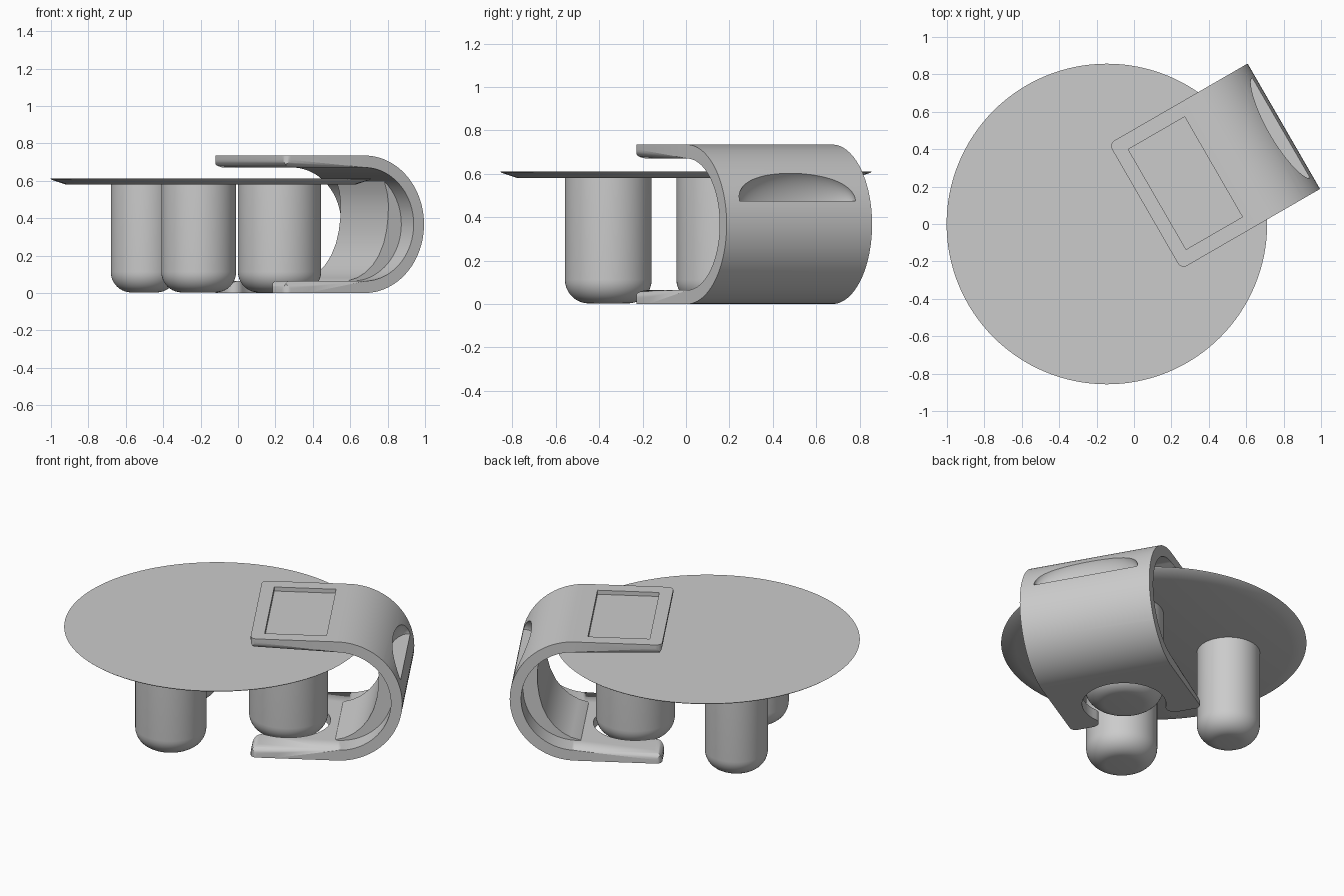
import bpy, bmesh, math
from mathutils import Vector

if "Cube" in bpy.data.objects:
    bpy.data.objects.remove(bpy.data.objects["Cube"])

TURN = math.radians(30)          # side table is turned about z
H, T, R = 0.735, 0.064, 0.3675   # band height, thickness, outer radius
U0, U1, V0, HW = 0.098, 0.955, 0.052, 0.387
CU, CZ = U1 - R, R


def arc(cx, cy, r, a0, a1, n):
    return [(cx + r * math.cos(math.radians(a0 + (a1 - a0) * i / n)),
             cy + r * math.sin(math.radians(a0 + (a1 - a0) * i / n))) for i in range(n + 1)]


def finish(bm, name, turn=0.0):
    bmesh.ops.recalc_face_normals(bm, faces=bm.faces)
    me = bpy.data.meshes.new(name)
    bm.to_mesh(me)
    bm.free()
    ob = bpy.data.objects.new(name, me)
    bpy.context.collection.objects.link(ob)
    ob.rotation_euler.z = turn
    return ob


def prism_bm(pts, place, lo, hi):
    """Closed profile extruded between lo and hi; place maps (a, b, h) to xyz."""
    bm = bmesh.new()
    rings = [[bm.verts.new(place(a, b, h)) for a, b in pts] for h in (lo, hi)]
    n = len(pts)
    bm.faces.new(rings[0])
    bm.faces.new(rings[1][::-1])
    for i in range(n):
        j = (i + 1) % n
        bm.faces.new((rings[0][i], rings[1][i], rings[1][j], rings[0][j]))
    return bm


def side(a, b, h):
    return (a, h, b)


def plan(a, b, h):
    return (a, b, h)


def rounded_rect(u0, u1, v0, v1, r):
    return (arc(u1 - r, v1 - r, r, 0, 90, 5) + arc(u0 + r, v1 - r, r, 90, 180, 5)
            + arc(u0 + r, v0 + r, r, 180, 270, 5) + arc(u1 - r, v0 + r, r, 270, 360, 5))


def boolean(ob, cutter, op):
    m = ob.modifiers.new(op, 'BOOLEAN')
    m.operation, m.object, m.solver = op, cutter, 'EXACT'
    bpy.context.view_layer.objects.active = ob
    bpy.ops.object.modifier_apply(modifier=m.name)
    bpy.data.objects.remove(cutter)


def smooth(ob, angle=30):
    bpy.ops.object.select_all(action='DESELECT')
    ob.select_set(True)
    bpy.context.view_layer.objects.active = ob
    bpy.ops.object.shade_smooth_by_angle(angle=math.radians(angle))


def lathe(name, x, y, profile, seg=96):
    """Solid of revolution from (radius, z) points, capped at both ends."""
    bm = bmesh.new()
    rings = [[bm.verts.new((x + r * math.cos(2 * math.pi * i / seg),
                            y + r * math.sin(2 * math.pi * i / seg), z)) for i in range(seg)]
             for r, z in profile]
    for a, b in zip(rings, rings[1:]):
        for i in range(seg):
            j = (i + 1) % seg
            bm.faces.new((a[i], a[j], b[j], b[i]))
    bm.faces.new(rings[0][::-1])
    bm.faces.new(rings[-1])
    ob = finish(bm, name)
    smooth(ob)
    return ob


# Round table top with undercut rim
lathe("table_top", -0.145, 0, [(0.775, 0.58), (0.85, 0.605), (0.857, 0.611)], 128)

# Three legs of different girth with rounded feet
LEG_C = (0.222, 0.178)
for name, (x, y), r in (("back_left_leg", (-0.503, 0.225), 0.177),
                        ("front_leg", (-0.21, -0.358), 0.2),
                        ("back_right_leg", LEG_C, 0.222)):
    f = 0.11
    lathe(name, x, y, arc(r - f, f + 0.003, f, -90, 0, 10) + [(r, 0.582)])

# C-shaped side table: band profile swept across its width
outer = [(U0, H)] + arc(CU, CZ, R, 90, -90, 48) + [(U0, 0)]
inner = [(U0, T)] + arc(CU, CZ, R - T, -90, 90, 48) + [(U0, H - T)]
bm = prism_bm(outer + inner, side, V0 - HW, V0 + HW)


def on_inner(v):
    u, _, z = v.co
    if u <= CU:
        return abs(z - T) < 1e-4 or abs(z - (H - T)) < 1e-4
    return abs(math.hypot(u - CU, z - CZ) - (R - T)) < 1e-4


# Soft rounding all round the inner edge
edges = []
for e in bm.edges:
    a, b = e.verts
    if on_inner(a) and on_inner(b):
        along_side = abs(a.co.y - b.co.y) < 1e-5
        across_end = abs(a.co.x - U0) < 1e-5 and abs(b.co.x - U0) < 1e-5
        if (along_side and abs(a.co.z - b.co.z) < 0.1) or (across_end and not along_side):
            edges.append(e)
bmesh.ops.bevel(bm, geom=edges, offset=0.045, segments=6, profile=0.5, affect='EDGES')
band = finish(bm, "side_table", TURN)

# Rounded plan corners at the open end
boolean(band, finish(prism_bm(rounded_rect(U0, U1 + 0.2, V0 - HW, V0 + HW, 0.035), plan, -0.1, 0.9),
                     "corner_trim", TURN), 'INTERSECT')

# Curved pocket wall inside the band
a_top = math.degrees(math.atan2(0.62 - CZ, 0.80 - CU))
pad = [(0.55, 0.05), (0.57, 0.068), (0.62, 0.082), (0.67, 0.11), (0.715, 0.15), (0.752, 0.2),
       (0.782, 0.265), (0.80, 0.335), (0.81, 0.41), (0.811, 0.48), (0.803, 0.54), (0.785, 0.60)]
pad += arc(CU, CZ, R - T / 2, a_top, -96, 30)
boolean(band, finish(prism_bm(pad, side, V0 - 0.255, V0 + 0.255), "pocket", TURN), 'UNION')

# Notch in the foot, round the leg, with a flared mouth
cu = LEG_C[0] * math.cos(TURN) + LEG_C[1] * math.sin(TURN)
cv = -LEG_C[0] * math.sin(TURN) + LEG_C[1] * math.cos(TURN)
nr, f = 0.236, 0.05
du = cu - U0 - f
dv = math.sqrt((nr + f) ** 2 - du ** 2)
ang = math.degrees(math.atan2(dv, du))
half = [(U0 - 0.1, dv)] + [(U0 + f + x, dv + y) for x, y in arc(0, 0, f, 180, 360 - ang, 8)]
half += [(cu + x, y) for x, y in arc(0, 0, nr, 180 - ang, 0, 24)][1:]
notch = [(u, cv + v) for u, v in half] + [(u, cv - v) for u, v in half[-2::-1]]
boolean(band, finish(prism_bm(notch, plan, -0.1, 0.15), "notch_cutter", TURN), 'DIFFERENCE')

# Shallow tray in the top
boolean(band, finish(prism_bm([(0.173, -0.257), (0.521, -0.257), (0.521, 0.361), (0.173, 0.361)],
                              plan, H - 0.025, 0.9), "tray_cutter", TURN), 'DIFFERENCE')

# Scooped slot on the back with a flat floor
bm = bmesh.new()
bmesh.ops.create_uvsphere(bm, u_segments=64, v_segments=33, radius=1)
res = bmesh.ops.bisect_plane(bm, geom=bm.verts[:] + bm.edges[:] + bm.faces[:], plane_co=(0, 0, 0),
                             plane_no=(0, 0, 1), clear_inner=True)
bmesh.ops.holes_fill(bm, edges=[e for e in bm.edges if e.is_boundary])
for v in bm.verts:
    v.co = Vector((0.93 + 0.1 * v.co.x, V0 + 0.31 * v.co.y, 0.475 + 0.16 * v.co.z))
boolean(band, finish(bm, "slot_cutter", TURN), 'DIFFERENCE')
smooth(band)
